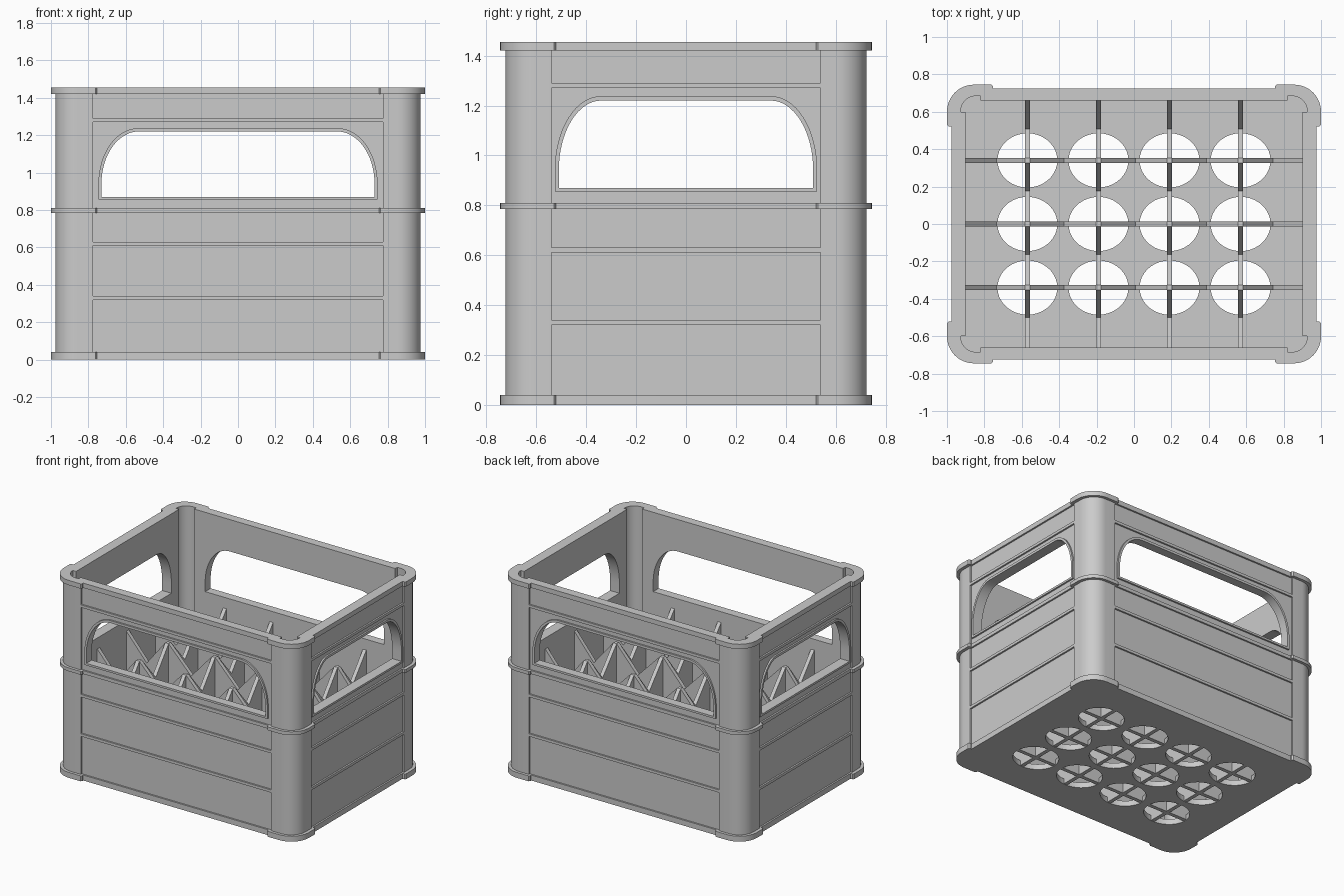
import bpy, bmesh
from math import cos, sin, pi, radians
from mathutils import Matrix

cube = bpy.data.objects.get("Cube")
if cube:
    bpy.data.objects.remove(cube, do_unlink=True)

grey = bpy.data.materials.new("grey_plastic")
grey.use_nodes = True
GREY = (0.6, 0.6, 0.6, 1)
grey.diffuse_color = GREY
grey.node_tree.nodes["Principled BSDF"].inputs["Base Color"].default_value = GREY

HEIGHT, FLOOR, RIM = 1.455, 0.04, 1.42
OUT_X, OUT_Y = 0.976, 0.724      # outer faces of posts and ribs
IN_X, IN_Y = 0.9, 0.66           # inner faces of walls
POST_X, POST_Y = 0.775, 0.54     # where the posts meet the walls
RECESS = 0.012


def plate(name, loops, low, high, matrix=Matrix()):
    """Flat outline with optional holes, given thickness from low to high."""
    curve = bpy.data.curves.new(name, "CURVE")
    curve.dimensions, curve.fill_mode = "2D", "BOTH"
    curve.extrude = (high - low) / 2
    for loop in loops:
        spline = curve.splines.new("POLY")
        spline.points.add(len(loop) - 1)
        for point, (u, v) in zip(spline.points, loop):
            point.co = (u, v, 0, 1)
        spline.use_cyclic_u = True
    obj = bpy.data.objects.new(name, curve)
    bpy.context.collection.objects.link(obj)
    bpy.ops.object.select_all(action="DESELECT")
    obj.select_set(True)
    bpy.context.view_layer.objects.active = obj
    bpy.ops.object.convert(target="MESH")
    obj = bpy.context.view_layer.objects.active
    mesh = obj.data
    mesh.transform(matrix @ Matrix.Translation((0, 0, (low + high) / 2)))
    bm = bmesh.new()
    bm.from_mesh(mesh)
    bmesh.ops.remove_doubles(bm, verts=bm.verts, dist=0.0001)
    bmesh.ops.recalc_face_normals(bm, faces=bm.faces)
    bm.to_mesh(mesh)
    bm.free()
    mesh.materials.clear()
    mesh.materials.append(grey)
    bpy.ops.object.shade_smooth_by_angle(angle=radians(30))
    return obj


def arc(cx, cy, rx, ry, start, end, steps=12):
    angles = [radians(start + (end - start) * i / steps) for i in range(steps + 1)]
    return [(cx + rx * cos(a), cy + ry * sin(a)) for a in angles]


def corner(x, y, r):
    """Rounded corner running from the +y side to the +x side."""
    return arc(x - r, y - r, r, r, 90, 0)


def box(u0, u1, v0, v1):
    return [(u0, v0), (u1, v0), (u1, v1), (u0, v1)]


def arch(half, bottom, top, rx, rz):
    """Handle opening: square at the bottom, rounded at the top."""
    right = arc(half - rx, top - rz, rx, rz, 0, 90, 16)
    left = [(-u, v) for u, v in reversed(right)]
    return [(-half, bottom), (half, bottom)] + right + left


# Corner posts with hollow inside, and the three collars around each
outer = corner(OUT_X, OUT_Y, 0.12)
post = ([(POST_X, OUT_Y)] + outer + [(OUT_X, POST_Y), (IN_X, POST_Y), (IN_X, 0.6), (0.926, 0.6)]
        + corner(0.926, 0.684, 0.08)[::-1] + [(0.82, 0.684), (0.82, IN_Y), (POST_X, IN_Y)])
collar = ([(0.755, OUT_Y), (0.755, 0.737), (0.763, 0.745)] + corner(1.0, 0.745, 0.144)
          + [(1.0, 0.53), (0.992, 0.522), (OUT_X, 0.522)] + outer[::-1])
collar_heights = {"bottom": (0, FLOOR), "middle": (0.785, 0.81), "top": (RIM, HEIGHT)}
for sx, side in ((1, "left"), (-1, "right")):
    for sy, end in ((-1, "front"), (1, "back")):
        place = lambda pts: [(sx * x, sy * y) for x, y in pts]
        plate(f"{end}_{side}_post", [place(post)], FLOOR, HEIGHT)
        for level, (z0, z1) in collar_heights.items():
            plate(f"{end}_{side}_{level}_collar", [place(collar)], z0, z1)

# Walls with recessed panels, ribs, rim and framed handle opening
upright = Matrix.Rotation(pi / 2, 4, "X")
ribs = ((0.32, 0.34), (0.61, 0.63), (0.785, 0.81), (1.27, 1.29))
long_wall = (POST_X, IN_Y, OUT_Y, 0.73, 0.2)
short_wall = (POST_Y, IN_X, OUT_X, 0.51, 0.17)
for k, side in enumerate(("front", "left", "back", "right")):
    half, inner, face, hole, rx = short_wall if k % 2 else long_wall
    turn = Matrix.Rotation(k * pi / 2, 4, "Z") @ upright
    opening = arch(hole, 0.87, 1.22, rx, 0.28)
    frame = arch(hole + 0.016, 0.855, 1.238, rx + 0.016, 0.296)
    plate(f"{side}_wall", [box(-half, half, FLOOR, RIM), frame], inner, face - RECESS, turn)
    plate(f"{side}_handle_frame", [frame, opening], inner, face, turn)
    plate(f"{side}_rim", [box(-half, half, RIM, HEIGHT)], inner, face, turn)
    for i, (z0, z1) in enumerate(ribs):
        plate(f"{side}_rib_{i + 1}", [box(-half, half, z0, z1)], face - 0.03, face, turn)

# Floor with a drain hole under each bottle place
columns = [-0.57, -0.19, 0.19, 0.57]
rows = [-0.34, 0, 0.34]
quarter = corner(OUT_X, OUT_Y, 0.12)
half_outline = quarter + [(x, -y) for x, y in reversed(quarter)]
outline = half_outline + [(-x, y) for x, y in reversed(half_outline)]
holes = [arc(x, y, 0.16, 0.145, 0, 350, 35) for x in columns for y in rows]
plate("floor", [outline] + holes, 0, FLOOR)

# Crossing dividers with zigzag tops, peaking at the crossings and walls
PEAK, VALLEY, THICK = 0.79, 0.6, 0.014


def divider(name, reach, crossings, offset, matrix):
    top = [(-reach, PEAK)]
    for c in crossings:
        top += [((top[-1][0] + c) / 2, VALLEY), (c - THICK, PEAK), (c + THICK, PEAK)]
    top += [((top[-1][0] + reach) / 2, VALLEY), (reach, PEAK)]
    profile = [(reach, 0.003), (-reach, 0.003)] + top
    plate(name, [profile], offset - THICK, offset + THICK, matrix)


for i, y in enumerate(rows):
    divider(f"long_divider_{i + 1}", IN_X, columns, -y, upright)
sideways = Matrix.Rotation(pi / 2, 4, "Z") @ upright
for i, x in enumerate(columns):
    divider(f"short_divider_{i + 1}", IN_Y, rows, x, sideways)
